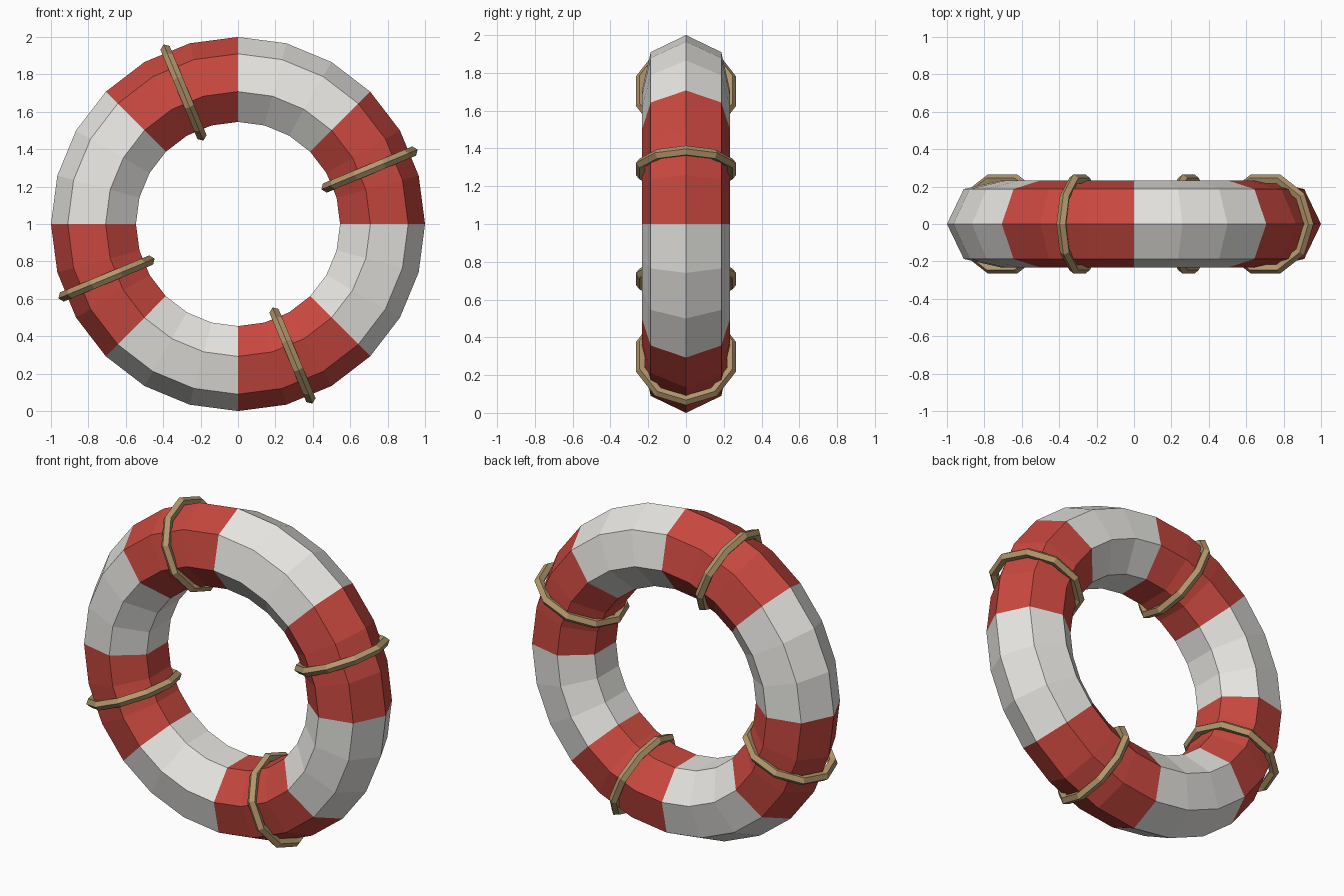
import bpy, bmesh
from math import sin, cos, radians, tau
from mathutils import Vector, Matrix

if "Cube" in bpy.data.objects:
    bpy.data.objects.remove(bpy.data.objects["Cube"])


def material(name, color):
    m = bpy.data.materials.new(name)
    m.diffuse_color = (*color, 1)
    m.use_nodes = True
    m.node_tree.nodes["Principled BSDF"].inputs["Base Color"].default_value = m.diffuse_color
    return m


def torus(name, major, minor, n_major, n_minor, matrix, mats, pick=lambda i: 0):
    """Flat-shaded torus around local Y; pick(i) gives the material of segment i."""
    bm = bmesh.new()
    rings = []
    for i in range(n_major):
        a = tau * i / n_major
        ring = []
        for j in range(n_minor):
            b = tau * j / n_minor
            r = major + minor * cos(b)
            ring.append(bm.verts.new((r * cos(a), minor * sin(b), r * sin(a))))
        rings.append(ring)
    for i in range(n_major):
        p, q = rings[i], rings[(i + 1) % n_major]
        for j in range(n_minor):
            k = (j + 1) % n_minor
            f = bm.faces.new((p[j], p[k], q[k], q[j]))
            f.material_index = pick(i)
    bmesh.ops.recalc_face_normals(bm, faces=bm.faces)
    mesh = bpy.data.meshes.new(name)
    bm.to_mesh(mesh)
    bm.free()
    for m in mats:
        mesh.materials.append(m)
    ob = bpy.data.objects.new(name, mesh)
    ob.matrix_world = matrix
    bpy.context.collection.objects.link(ob)
    return ob


red = material("red", (0.58, 0.065, 0.05))
white = material("white", (0.8, 0.79, 0.76))
rope = material("rope", (0.45, 0.31, 0.15))

R, r = 0.761, 0.239
centre = Vector((0, 0, 1))

# striped float ring: alternating red and white every three segments
torus("float_ring", R, r, 24, 7, Matrix.Translation(centre),
      [red, white], lambda i: (i // 3) % 2)

# rope loops wrapped round the middle of each red stripe
for n in range(4):
    a = radians(22.5 + 90 * n)
    radial = Vector((cos(a), 0, sin(a)))
    across = Vector((0, 1, 0))
    axis = across.cross(radial)
    # local X -> radial, local Y -> tangent of the ring, local Z -> across
    m = Matrix((radial, axis, across)).transposed().to_4x4()
    m.translation = centre + radial * R
    torus(f"rope_loop_{n + 1}", 0.25, 0.028, 10, 5, m, [rope])
